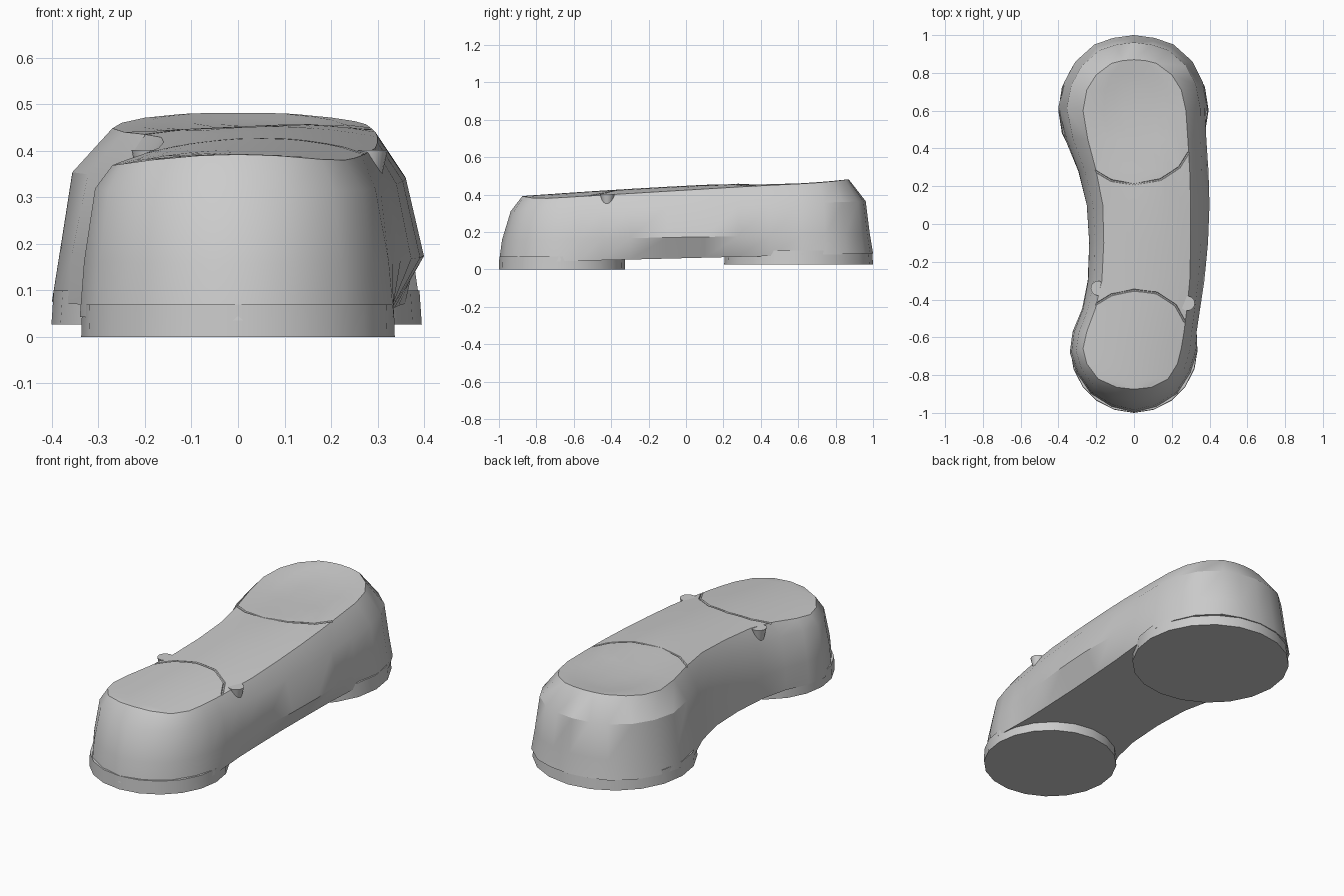
import bpy, bmesh, math
from mathutils import Vector

if "Cube" in bpy.data.objects:
    bpy.data.objects.remove(bpy.data.objects["Cube"])

# plan rows, back to front: outer y, left, right | top rim y, left, right
ROWS = [
    (.985, -.11, .11, .865, -.06, .06), (.95, -.21, .21, .85, -.12, .12),
    (.86, -.31, .31, .79, -.20, .20), (.75, -.37, .365, .71, -.25, .25),
    (.62, -.40, .39, .60, -.27, .275), (.45, -.365, .39, .45, -.245, .285),
    (.28, -.295, .397, .28, -.20, .295), (.10, -.25, .40, .10, -.165, .30),
    (-.10, -.237, .392, -.10, -.16, .30), (-.30, -.245, .375, -.30, -.17, .295),
    (-.45, -.275, .355, -.45, -.205, .28), (-.57, -.325, .34, -.57, -.25, .265),
    (-.68, -.34, .335, -.66, -.27, .25), (-.79, -.305, .30, -.74, -.25, .23),
    (-.90, -.23, .23, -.82, -.19, .18), (-.97, -.12, .12, -.865, -.09, .09)]
N = len(ROWS)


def top_z(x, y):
    """Crowned top with a shallow dish at the back end."""
    bend = max(0, 1 - (y / .8) ** 2)
    crown = (.45 - .28 * max(y, 0)) * (x - .07 * bend) ** 2
    r = math.hypot(x / .25, (y - .55) / .33)
    dish = .02 * min(1, max(0, 1 - r) * 2)
    return .447 + .052 * y - .0125 * y * y - crown - dish


def finish(obj, angle=30):
    bpy.ops.object.select_all(action='DESELECT')
    obj.select_set(True)
    bpy.context.view_layer.objects.active = obj
    bpy.ops.object.shade_smooth_by_angle(angle=math.radians(angle))


def mesh_object(name, bm):
    bmesh.ops.recalc_face_normals(bm, faces=bm.faces)
    me = bpy.data.meshes.new(name)
    bm.to_mesh(me)
    bm.free()
    obj = bpy.data.objects.new(name, me)
    bpy.context.collection.objects.link(obj)
    return obj


def frustum(name, x, y, z0, z1, r0, r1, sides):
    bpy.ops.mesh.primitive_cone_add(vertices=sides, radius1=r0, radius2=r1,
                                    depth=z1 - z0, location=(x, y, (z0 + z1) / 2))
    obj = bpy.context.object
    obj.name = name
    finish(obj)
    return obj


# closed plan outlines: back tip, left side, front tip, right side
outer = ([(0, 1)] + [(r[1], r[0]) for r in ROWS] + [(0, -1)]
         + [(r[2], r[0]) for r in reversed(ROWS)])
rim = ([(0, .87)] + [(r[4], r[3]) for r in ROWS] + [(0, -.875)]
       + [(r[5], r[3]) for r in reversed(ROWS)])

bottom, belly, shoulder, edge = [], [], [], []
for (ox, oy), (rx, ry) in zip(outer, rim):
    o, e = Vector((ox, oy, 0)), Vector((rx, ry, 0))
    scoop = max(0, 1 - (oy / .62) ** 2)
    b = o.copy()
    b.x -= scoop * (.065 if ox > 0 else 0)
    b.z = .06 + .025 * oy
    m = o.lerp(e, .13 * (1 - scoop))
    m.z = .172 + .015 * oy
    s = o.lerp(e, .4 - .1 * oy)
    s.z = .337 + .027 * oy
    e.z = top_z(rx, ry)
    for ring, p in zip((bottom, belly, shoulder, edge), (b, m, s, e)):
        ring.append(p)

# handset body: lofted rings, flat underside, crowned top
bm = bmesh.new()
rings = [[bm.verts.new(p) for p in ring] for ring in (bottom, belly, shoulder, edge)]
count = len(outer)
for lo, hi in zip(rings, rings[1:]):
    for i in range(count):
        j = (i + 1) % count
        bm.faces.new((lo[i], lo[j], hi[j], hi[i]))
bm.faces.new(rings[0])
top = rings[-1]
SEG = 10
strips = []
for i in range(1, N + 1):
    a, c = top[i], top[-i]
    row = [a]
    for k in range(1, SEG):
        p = a.co.lerp(c.co, k / SEG)
        row.append(bm.verts.new((p.x, p.y, top_z(p.x, p.y))))
    strips.append(row + [c])
for r0, r1 in zip(strips, strips[1:]):
    for k in range(SEG):
        bm.faces.new((r0[k], r0[k + 1], r1[k + 1], r1[k]))
for tip, row in ((top[0], strips[0]), (top[N + 1], strips[-1])):
    for k in range(SEG):
        bm.faces.new((tip, row[k], row[k + 1]))
body = mesh_object("handset_body", bm)

# two curved seams cut across the top
SEAMS = [[(-.21, -.43), (-.12, -.375), (0, -.35), (.12, -.365), (.22, -.43), (.27, -.52)],
         [(-.22, .29), (-.12, .23), (0, .21), (.14, .235), (.24, .30), (.29, .38)]]
for pts in SEAMS:
    cu = bpy.data.curves.new("seam_cutter", 'CURVE')
    cu.dimensions = '3D'
    cu.bevel_depth = .006
    cu.bevel_resolution = 1
    cu.use_fill_caps = True
    sp = cu.splines.new('POLY')
    sp.points.add(len(pts) - 1)
    for q, (x, y) in zip(sp.points, pts):
        q.co = (x, y, top_z(x, y), 1)
    cutter = bpy.data.objects.new("seam_cutter", cu)
    bpy.context.collection.objects.link(cutter)
    bpy.ops.object.select_all(action='DESELECT')
    cutter.select_set(True)
    bpy.context.view_layer.objects.active = cutter
    bpy.ops.object.convert(target='MESH')
    cutter = bpy.context.object
    cutter.hide_render = True
    bpy.context.view_layer.objects.active = body
    mod = body.modifiers.new("seam", 'BOOLEAN')
    mod.operation = 'DIFFERENCE'
    mod.solver = 'EXACT'
    mod.object = cutter
    bpy.ops.object.modifier_apply(modifier=mod.name)
    bpy.data.objects.remove(cutter)
finish(body)

# round mouth and ear caps under each end
frustum("front_cap", 0, -.663, 0, .07, .337, .335, 20)
frustum("back_cap", -.003, .602, .027, .10, .398, .393, 20)

# small tapered pegs beside the front seam
for name, x, y in (("left_peg", -.19, -.34), ("right_peg", .283, -.42)):
    frustum(name, x, y, .32, .402, .02, .039, 16)
